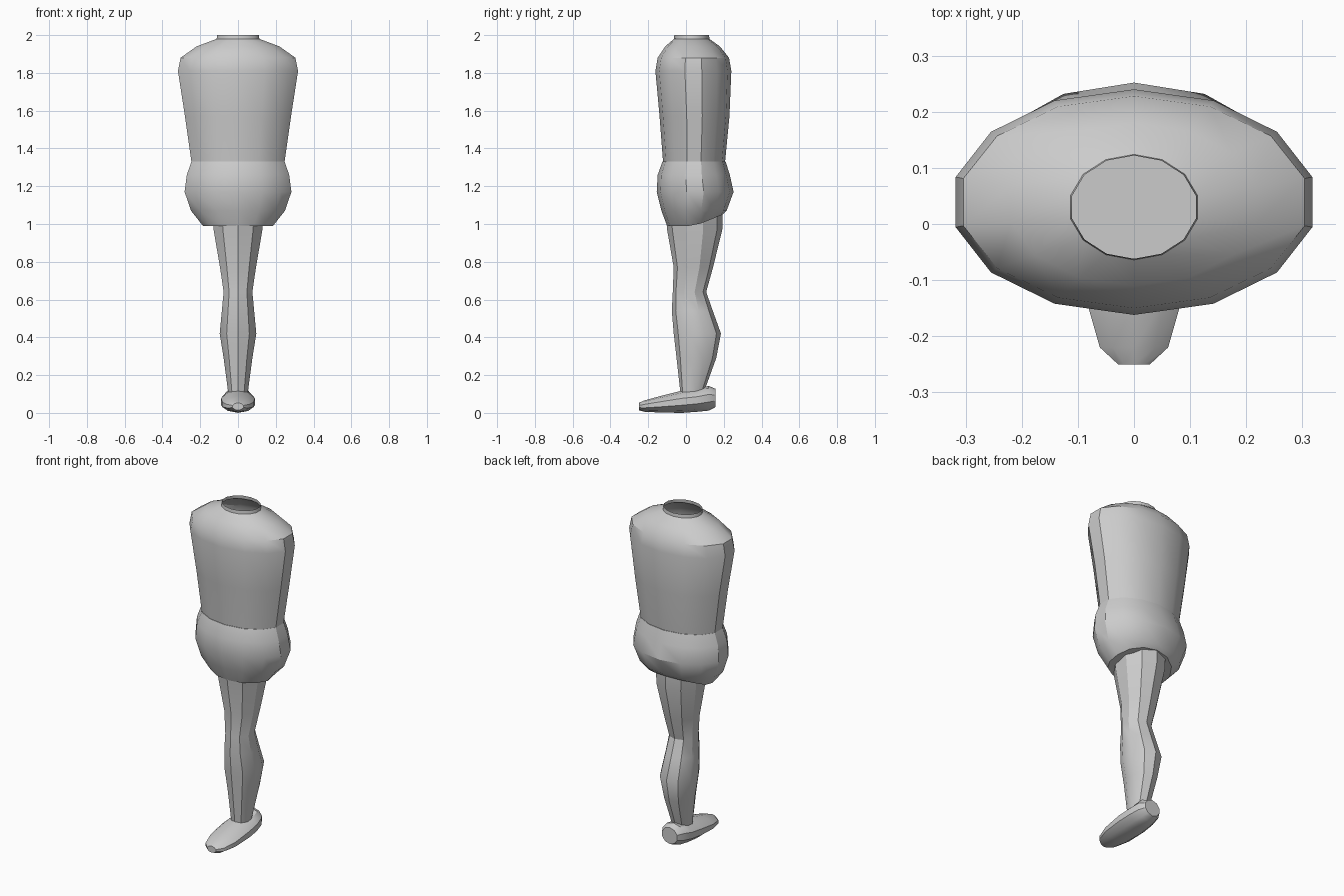
import bpy, bmesh, math

if "Cube" in bpy.data.objects:
    bpy.data.objects.remove(bpy.data.objects["Cube"], do_unlink=True)

GREY = (0.6, 0.6, 0.6, 1)
grey = bpy.data.materials.new("plain grey")
grey.use_nodes = True
grey.diffuse_color = GREY
grey.node_tree.nodes["Principled BSDF"].inputs["Base Color"].default_value = GREY


def loft(name, rings, sides, place, cap_start=True, cap_end=True):
    """Skin elliptical rings; place(ring, sin, cos) gives each point."""
    bm = bmesh.new()
    loops = []
    for ring in rings:
        turns = [2 * math.pi * i / sides for i in range(sides)]
        loops.append([bm.verts.new(place(ring, math.sin(t), math.cos(t))) for t in turns])
    for a, b in zip(loops, loops[1:]):
        for i in range(sides):
            j = (i + 1) % sides
            bm.faces.new((a[i], a[j], b[j], b[i]))
    if cap_start:
        bm.faces.new(loops[0][::-1])
    if cap_end:
        bm.faces.new(loops[-1])
    bmesh.ops.recalc_face_normals(bm, faces=bm.faces)
    mesh = bpy.data.meshes.new(name)
    bm.to_mesh(mesh)
    bm.free()
    mesh.materials.append(grey)
    obj = bpy.data.objects.new(name, mesh)
    bpy.context.collection.objects.link(obj)
    bpy.ops.object.select_all(action='DESELECT')
    obj.select_set(True)
    bpy.context.view_layer.objects.active = obj
    bpy.ops.object.shade_smooth_by_angle(angle=math.radians(32))
    return obj


def upright(ring, s, c):
    # ring: height, half width, front y, back y
    z, rx, front, back = ring
    return (rx * s, (front + back) / 2 + (back - front) / 2 * c, z)


def hip(ring, s, c):
    # the lowest edge rises over the back of the leg
    x, y, z = upright(ring, s, c)
    if z < 1:
        z += 0.06 * max(0, c)
    return (x, y, z)


def along_foot(ring, s, c):
    # ring: y, half width, bottom z, top z
    y, rx, low, high = ring
    return (rx * s, y, (low + high) / 2 + (high - low) / 2 * c)


# Torso with an open neck
loft("torso", [
    (1.31, 0.25, -0.12, 0.205),
    (1.57, 0.288, -0.14, 0.23),
    (1.81, 0.326, -0.162, 0.24),
    (1.88, 0.312, -0.15, 0.228),
    (1.94, 0.225, -0.11, 0.18),
    (1.98, 0.116, -0.064, 0.124),
    (2.0, 0.113, -0.062, 0.122),
], 14, upright, cap_end=False)

# Hips
loft("pelvis", [
    (0.99, 0.19, -0.10, 0.195),
    (1.07, 0.255, -0.13, 0.215),
    (1.17, 0.29, -0.155, 0.252),
    (1.26, 0.278, -0.15, 0.232),
    (1.33, 0.253, -0.125, 0.21),
], 14, hip)

# Single central leg
loft("leg", [
    (0.11, 0.055, -0.03, 0.095),
    (0.29, 0.08, -0.05, 0.16),
    (0.42, 0.102, -0.065, 0.185),
    (0.54, 0.09, -0.075, 0.142),
    (0.64, 0.08, -0.07, 0.107),
    (0.77, 0.1, -0.065, 0.143),
    (0.97, 0.136, -0.1, 0.192),
    (1.08, 0.145, -0.11, 0.195),
], 10, upright)

# Foot pointing forward
loft("foot", [
    (-0.25, 0.03, 0.014, 0.053),
    (-0.22, 0.064, 0.006, 0.066),
    (-0.14, 0.088, 0.002, 0.088),
    (-0.02, 0.094, 0.0, 0.118),
    (0.06, 0.088, 0.006, 0.128),
    (0.12, 0.075, 0.012, 0.143),
    (0.155, 0.052, 0.03, 0.128),
], 10, along_foot)
